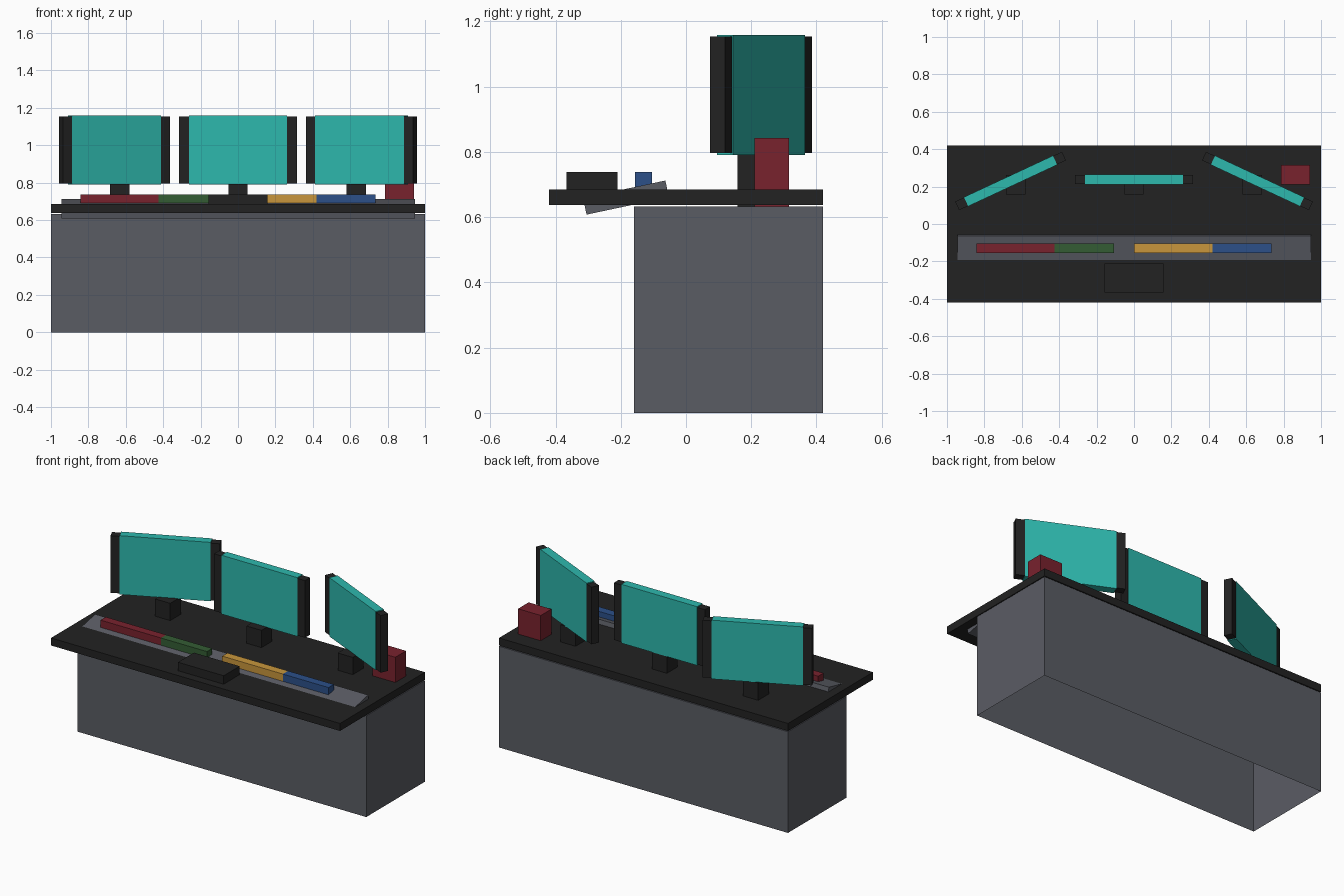
import bpy, bmesh, math
from mathutils import Matrix, Vector

if "Cube" in bpy.data.objects:
    bpy.data.objects.remove(bpy.data.objects["Cube"])


def material(name, rgb):
    m = bpy.data.materials.new(name)
    m.diffuse_color = (*rgb, 1)
    m.use_nodes = True
    m.node_tree.nodes["Principled BSDF"].inputs["Base Color"].default_value = m.diffuse_color
    return m


BLACK = material("black", (0.016, 0.016, 0.016))
GREY = material("slate grey", (0.102, 0.107, 0.127))
TEAL = material("teal", (0.027, 0.48, 0.42))
RED = material("dark red", (0.19, 0.016, 0.027))
GREEN = material("green", (0.034, 0.107, 0.034))
YELLOW = material("amber", (0.58, 0.305, 0.045))
BLUE = material("blue", (0.025, 0.08, 0.25))


def box(name, center, size, mat, rot=(0, 0, 0), open_bottom=False):
    """Box of a given size; rot is in degrees."""
    bm = bmesh.new()
    bmesh.ops.create_cube(bm, size=1, matrix=Matrix.Diagonal((*size, 1)))
    if open_bottom:
        low = [f for f in bm.faces if f.normal.z < -0.9]
        bmesh.ops.delete(bm, geom=low, context='FACES_ONLY')
    mesh = bpy.data.meshes.new(name)
    bm.to_mesh(mesh)
    bm.free()
    mesh.materials.append(mat)
    ob = bpy.data.objects.new(name, mesh)
    ob.location = center
    ob.rotation_euler = [math.radians(a) for a in rot]
    bpy.context.collection.objects.link(ob)
    return ob


def span(name, x, y, z, mat, **kw):
    """Box given by its (min, max) extents."""
    lo, hi = Vector((x[0], y[0], z[0])), Vector((x[1], y[1], z[1]))
    return box(name, (lo + hi) / 2, hi - lo, mat, **kw)


# Desk: hollow cabinet open underneath, with an overhanging top
span("cabinet", (-1, 1), (-0.16, 0.42), (0, 0.633), GREY, open_bottom=True)
span("desk_top", (-1, 1), (-0.42, 0.42), (0.638, 0.685), BLACK)

# Tilted control panel passing through the desk top
box("control_panel", (0, -0.184, 0.66), (1.89, 0.258, 0.052), GREY, rot=(12, 0, 0))

# Coloured button strips
for name, x0, x1, mat in (("red", -0.842, -0.424, RED), ("green", -0.424, -0.106, GREEN),
                          ("amber", 0.0, 0.42, YELLOW), ("blue", 0.42, 0.736, BLUE)):
    span(name + "_button_strip", (x0, x1), (-0.156, -0.104), (0.66, 0.738), mat)

# Keyboard and storage box
span("keyboard", (-0.158, 0.158), (-0.367, -0.21), (0.685, 0.738), BLACK)
span("red_box", (0.785, 0.942), (0.21, 0.315), (0.633, 0.843), RED)

# Three monitors; the outer two turn inward
for name, x, y, stand_x, turn in (("left", -0.66, 0.23, -0.632, 25),
                                  ("center", 0, 0.238, 0, 0),
                                  ("right", 0.66, 0.23, 0.632, -25)):
    span(name + "_stand", (stand_x - 0.052, stand_x + 0.052), (0.158, 0.263),
         (0.633, 0.793), BLACK)
    box(name + "_monitor_frame", (x, y, 0.975), (0.63, 0.05, 0.357), BLACK, rot=(0, 0, turn))
    box(name + "_monitor_screen", (x, y, 0.975), (0.525, 0.054, 0.368), TEAL, rot=(0, 0, turn))
